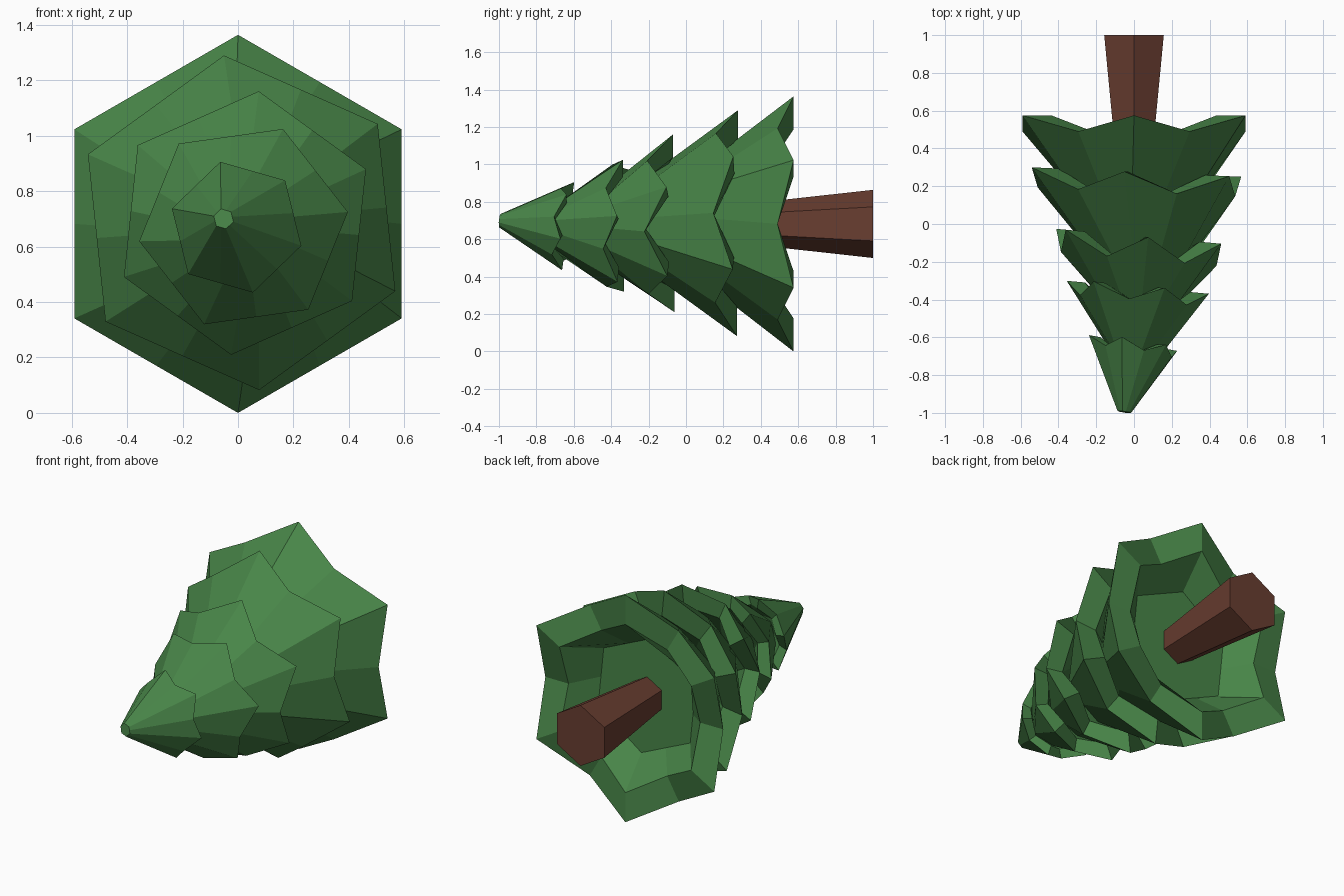
import bpy, bmesh
from math import sin, cos, radians

if "Cube" in bpy.data.objects:
    bpy.data.objects.remove(bpy.data.objects["Cube"])

ZC = 0.682  # height of the tree's axis; the tree lies along y, tip to the front


def material(name, col):
    m = bpy.data.materials.new(name)
    m.diffuse_color = (*col, 1)
    m.use_nodes = True
    m.node_tree.nodes["Principled BSDF"].inputs["Base Color"].default_value = m.diffuse_color
    return m


def ring(bm, n, cx, cy, cz, r, rot, tx=0, tz=0, star=False, dip=0):
    """Ring across the y axis; star rings have sharp corners and raised edge middles."""
    verts = []
    for i in range(n):
        mid = star and i % 2
        a = radians(rot + 360 * i / n)
        rr = r * cos(radians(30)) if mid else r
        dx, dz = rr * cos(a), rr * sin(a)
        y = cy + tx * dx + tz * dz - (dip if mid else 0)
        verts.append(bm.verts.new((cx + dx, y, cz + dz)))
    return verts


def loft(name, bm, rings, mat):
    for a, b in zip(rings, rings[1:]):
        n = len(a)
        for i in range(n):
            j = (i + 1) % n
            bm.faces.new((a[i], a[j], b[j], b[i]))
    bm.faces.new(rings[0])
    bm.faces.new(rings[-1])
    bmesh.ops.recalc_face_normals(bm, faces=bm.faces)
    me = bpy.data.meshes.new(name)
    bm.to_mesh(me)
    bm.free()
    me.materials.append(mat)
    ob = bpy.data.objects.new(name, me)
    bpy.context.collection.objects.link(ob)
    return ob


green = material("needle green", (0.065, 0.235, 0.065))
brown = material("bark brown", (0.14, 0.047, 0.030))

# Foliage tiers, tip to base:
# x, y, z, radius, rotation, tilt x, tilt z, dip, depth, underside rotation
tiers = [
    (-0.005, -0.63, 0.67, 0.243, 104, -0.15, 0.10, 0.05, 0.07, 78),
    (0.02, -0.335, 0.672, 0.380, 68, -0.095, 0.03, 0.075, 0.11, 88),
    (0.025, -0.065, 0.685, 0.478, 84, -0.09, 0.0, 0.12, 0.15, 98),
    (0.013, 0.275, 0.686, 0.607, 96, -0.045, 0.0, 0.105, 0.18, 96),
    (0.0, 0.575, ZC, ZC, 90, 0.0, 0.0, 0.085, 0.205, 96),
]
bm = bmesh.new()
rings = [ring(bm, 12, -0.052, -0.995, 0.70, 0.037, 104, -0.15, 0.1, True)]
for x, y, z, r, rot, tx, tz, dip, depth, under in tiers:
    # outer edge, lip and the recessed underside that starts the next tier
    rings.append(ring(bm, 12, x, y, z, r, rot, tx, tz, True, dip))
    rings.append(ring(bm, 12, x, y, z, r * 0.74, rot, tx, tz, True, dip))
    rings.append(ring(bm, 12, x - tx * depth, y - depth, z - tz * depth,
                      r * 0.52, under, tx, tz, True))
loft("foliage", bm, rings, green)

# Trunk
bm = bmesh.new()
loft("trunk", bm, [ring(bm, 6, 0, 0.365, ZC, 0.112, 90),
                   ring(bm, 6, 0, 1.0, ZC, 0.182, 90)], brown)
